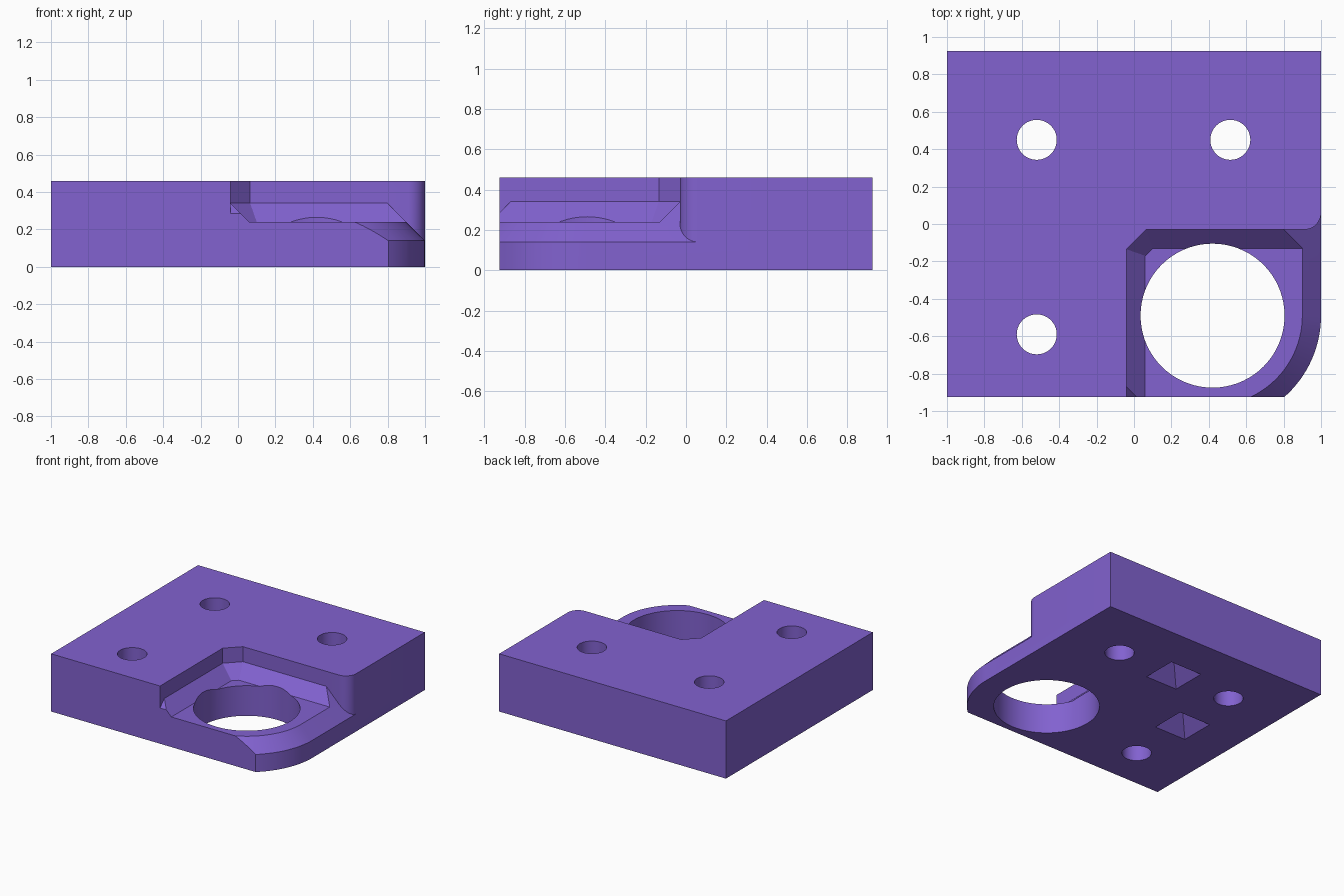
import bpy, bmesh, math

if "Cube" in bpy.data.objects:
    bpy.data.objects.remove(bpy.data.objects["Cube"])

purple = bpy.data.materials.new("purple")
purple.diffuse_color = (0.223, 0.122, 0.63, 1)
purple.use_nodes = True
purple.node_tree.nodes["Principled BSDF"].inputs["Base Color"].default_value = purple.diffuse_color

CX, CY, R = 0.42, -0.49, 0.58      # ring centre and outer radius
FLOOR, RIM = 0.24, 0.34            # pocket floor and top of its sloped border


def arc(cx, cy, r, a0, a1, n):
    return [(cx + r * math.cos(math.radians(a0 + (a1 - a0) * i / n)),
             cy + r * math.sin(math.radians(a0 + (a1 - a0) * i / n))) for i in range(n + 1)]


def loft(name, rings):
    """Closed solid through a list of (z, outline) rings of equal point count."""
    bm = bmesh.new()
    loops = [[bm.verts.new((x, y, z)) for x, y in pts] for z, pts in rings]
    bm.faces.new(loops[0])
    bm.faces.new(loops[-1])
    for a, b in zip(loops, loops[1:]):
        for i in range(len(a)):
            j = (i + 1) % len(a)
            bm.faces.new((a[i], a[j], b[j], b[i]))
    bmesh.ops.recalc_face_normals(bm, faces=bm.faces[:])
    mesh = bpy.data.meshes.new(name)
    bm.to_mesh(mesh)
    bm.free()
    obj = bpy.data.objects.new(name, mesh)
    bpy.context.collection.objects.link(obj)
    obj.data.materials.append(purple)
    return obj


def cut(target, cutter):
    mod = target.modifiers.new("cut", 'BOOLEAN')
    mod.operation = 'DIFFERENCE'
    mod.solver = 'EXACT'
    mod.object = cutter
    bpy.context.view_layer.objects.active = target
    bpy.ops.object.modifier_apply(modifier=mod.name)
    bpy.data.objects.remove(cutter)


def square(x, y, h):
    return [(x - h, y - h), (x + h, y - h), (x + h, y + h), (x - h, y + h)]


# Block with the rounded front right corner
end = math.degrees(math.asin((-0.925 - CY) / R))
outline = [(-1, 0.925), (-1, -0.925)] + arc(CX, CY, R, end, 0, 16) + [(1, 0.925)]
block = loft("bracket_block", [(0, outline), (0.46, outline)])

# Pocket with sloped inner borders
floor = [(0.06, -2), (0.06, -0.17), (0.10, -0.13), (2, -0.13), (2, -2)]
wall = [(-0.04, -2), (-0.04, -0.135), (0.065, -0.03), (2, -0.03), (2, -2)]
# keep the pocket clear of the rounded wall end
for ring, y in ((floor, -0.13), (wall, -0.03)):
    ring[3] = (2, y)
cut(block, loft("pocket_cutter", [(FLOOR, floor), (RIM, wall), (1, wall)]))


# Outer bevel: pocket footprint minus a rounded tapering core
def core_ring(z):
    r = R + 0.14 - z
    return z, ([(-2, 2), (-2, CY - r)] + arc(CX, CY, r, -90, 0, 24) + [(CX + r, 2)])


footprint = ([(-0.04, -2), (-0.04, -0.135), (0.065, -0.03)]
             + arc(0.91, 0.06, 0.09, -90, 0, 12) + [(2, 0.06), (2, -2)])
bevel = loft("bevel_cutter", [(0.12, footprint), (0.5, footprint)])
cut(bevel, loft("bevel_core", [core_ring(0.05), core_ring(0.6)]))
cut(block, bevel)

# Large opening and three screw holes
for x, y, r, n in ((CX, CY, 0.385, 72), (-0.52, 0.45, 0.107, 40),
                   (0.515, 0.45, 0.107, 40), (-0.52, -0.59, 0.107, 40)):
    circle = arc(x, y, r, 0, 360, n)[:-1]
    cut(block, loft("hole_cutter", [(-0.5, circle), (1.5, circle)]))

# Pyramid recesses in the underside
for x, y in ((0, 0.45), (-0.52, -0.07)):
    cut(block, loft("recess_cutter", [(-0.05, square(x, y, 0.19)), (0.139, square(x, y, 0.001))]))

bpy.ops.object.select_all(action='DESELECT')
block.select_set(True)
bpy.context.view_layer.objects.active = block
bpy.ops.object.shade_smooth_by_angle(angle=math.radians(25))
